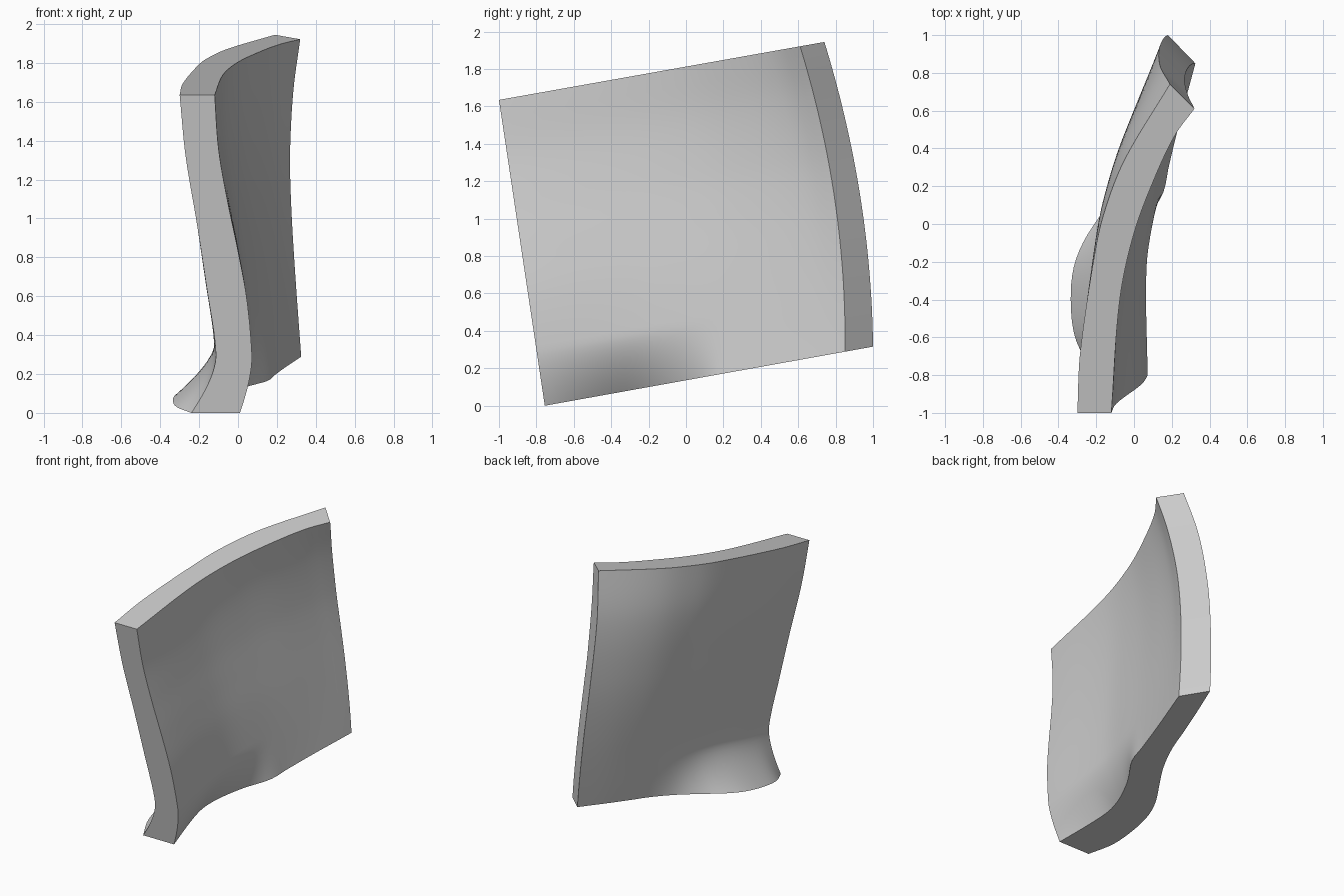
import bpy, bmesh, math

cube = bpy.data.objects.get("Cube")
if cube:
    bpy.data.objects.remove(cube, do_unlink=True)

COLS, ROWS = 40, 48


def lerp(a, b, t):
    return a + (b - a) * t


def curve(knots, u):
    """Smooth curve through (position, value) knots."""
    n = len(knots)
    u = min(max(u, knots[0][0]), knots[-1][0])

    def slope(k):
        a, b = knots[max(k - 1, 0)], knots[min(k + 1, n - 1)]
        return (b[1] - a[1]) / (b[0] - a[0])

    for k in range(n - 1):
        (p, v), (q, w) = knots[k], knots[k + 1]
        if u <= q:
            d = q - p
            t = (u - p) / d
            return (v * (1 + 2 * t) * (1 - t) ** 2 + w * t * t * (3 - 2 * t)
                    + d * t * (1 - t) * (slope(k) * (1 - t) - slope(k + 1) * t))
    return knots[-1][1]


# Edge curves of the two broad faces: top and bottom along y, ends along height
inner = dict(
    top=[(-1, -.12), (-.4, -.075), (-.05, 0), (.245, .11), (.475, .22), (.61, .32)],
    bottom=[(-.755, .08), (-.2, .085), (.08, .135), (.475, .225), (.85, .325)],
    front=[(0, .08), (.2, .07), (.36, .045), (.51, 0), (.67, -.055), (.83, -.1), (1, -.12)],
    back=[(0, .325), (.3, .29), (.5, .272), (.65, .268), (.84, .285), (1, .32)],
    flare=[(-.755, -.07), (-.5, -.12), (-.3, -.14), (-.07, -.09), (.02, -.06), (.16, 0), (.3, 0)],
    low=.85, high=.61, bow=.065)
outer = dict(
    top=[(-1, -.3), (-.68, -.285), (-.14, -.205), (.07, -.155), (.34, -.05), (.74, .19)],
    bottom=[(-.755, -.115), (-.4, -.115), (-.1, -.08), (.34, -.01), (.71, .09), (1, .18)],
    front=[(0, -.115), (.2, -.115), (.39, -.16), (.59, -.21), (.81, -.27), (1, -.3)],
    back=[(0, .18), (.3, .15), (.55, .132), (.8, .14), (1, .19)],
    flare=[(-.755, -.125), (-.6, -.195), (-.4, -.22), (-.22, -.22), (-.085, -.185),
           (.055, -.115), (.22, -.04), (.4, 0), (.6, 0)],
    low=1.0, high=.74, bow=.06)


def point(side, s, t):
    y_low, y_high = lerp(-.755, side["low"], s), lerp(-1, side["high"], s)
    y = lerp(y_low, y_high, t) + side["bow"] * 4 * t * (1 - t) * s
    z = lerp(.18 * (y_low + .755), 1.635 + .178 * (y_high + 1), t)
    x = lerp(curve(side["bottom"], y_low), curve(side["top"], y_high), t)
    for end, weight in (("front", 1 - s), ("back", s)):
        k = side[end]
        x += weight * (curve(k, t) - lerp(k[0][1], k[-1][1], t))
    # Flared lip at the lower front
    x += curve(side["flare"], y_low) * max(0, 1 - t * 1.6 / .29) ** 1.6
    return x, y, z


# Curved panel: two broad faces joined by a rim
bm = bmesh.new()
grids = []
for side in (inner, outer):
    grid = [[bm.verts.new(point(side, i / COLS, (j / ROWS) ** 1.4))
             for j in range(ROWS + 1)] for i in range(COLS + 1)]
    grids.append(grid)
    for i in range(COLS):
        for j in range(ROWS):
            bm.faces.new((grid[i][j], grid[i + 1][j], grid[i + 1][j + 1], grid[i][j + 1]))
a, b = grids
for j in (0, ROWS):
    for i in range(COLS):
        bm.faces.new((a[i][j], a[i + 1][j], b[i + 1][j], b[i][j]))
for i in (0, COLS):
    for j in range(ROWS):
        bm.faces.new((a[i][j], a[i][j + 1], b[i][j + 1], b[i][j]))
bmesh.ops.recalc_face_normals(bm, faces=bm.faces)
mesh = bpy.data.meshes.new("curved_panel")
bm.to_mesh(mesh)
bm.free()
panel = bpy.data.objects.new("curved_panel", mesh)
bpy.context.collection.objects.link(panel)

grey = bpy.data.materials.new("light_grey")
grey.use_nodes = True
colour = (.6, .6, .6, 1)
grey.diffuse_color = colour
grey.node_tree.nodes["Principled BSDF"].inputs["Base Color"].default_value = colour
mesh.materials.append(grey)

bpy.ops.object.select_all(action="DESELECT")
panel.select_set(True)
bpy.context.view_layer.objects.active = panel
bpy.ops.object.shade_smooth_by_angle(angle=math.radians(35))
